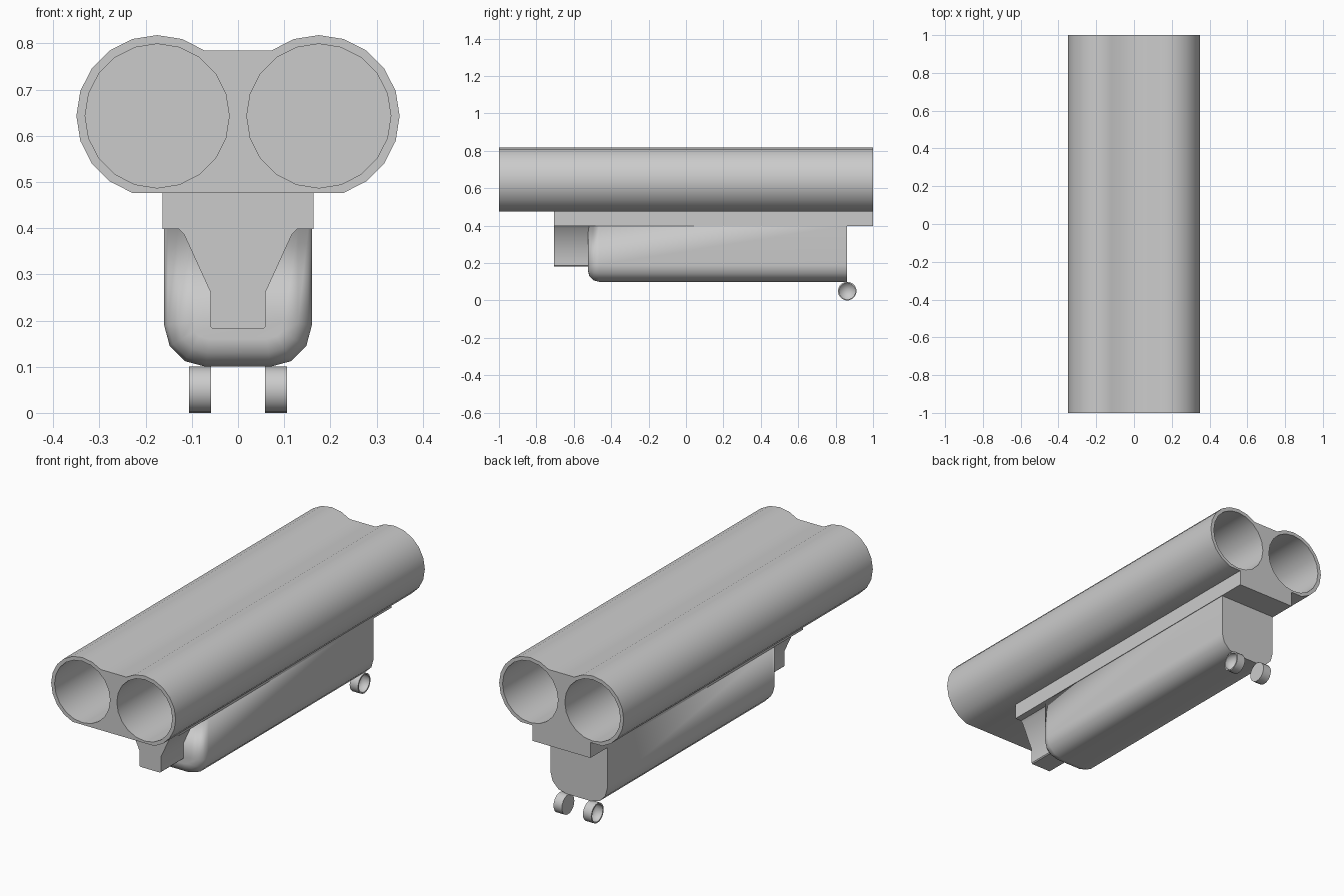
import bpy, bmesh, math

if "Cube" in bpy.data.objects:
    bpy.data.objects.remove(bpy.data.objects["Cube"], do_unlink=True)

SIDES = 20
grey = bpy.data.materials.new("plain_grey")
grey.use_nodes = True
GREY = (0.6, 0.6, 0.6, 1)
grey.diffuse_color = GREY
grey.node_tree.nodes["Principled BSDF"].inputs["Base Color"].default_value = GREY


def circle(cx, cz, r, first=0, last=SIDES - 1):
    """Points of a regular polygon, from step first to step last."""
    step = 2 * math.pi / SIDES
    return [(cx + r * math.cos(i * step), cz + r * math.sin(i * step))
            for i in range(first, last + 1)]


def loop(bm, points, y):
    return [bm.verts.new((x, y, z)) for x, z in points]


def bridge(bm, a, b):
    n = len(a)
    for i in range(n):
        bm.faces.new((a[i], a[(i + 1) % n], b[(i + 1) % n], b[i]))


def fill_with_holes(bm, loops):
    edges = []
    for ring in loops:
        for i, v in enumerate(ring):
            w = ring[(i + 1) % len(ring)]
            edges.append(bm.edges.get((v, w)) or bm.edges.new((v, w)))
    bmesh.ops.triangle_fill(bm, edges=edges, use_beauty=True, normal=(0, -1, 0))


def bore(bm, points, y_open, y_end):
    """Blind hole with a softly shaded floor; returns its open rim."""
    rim, floor = loop(bm, points, y_open), loop(bm, points, y_end)
    bridge(bm, rim, floor)
    n = len(points)
    mid = bm.verts.new((sum(p[0] for p in points) / n, y_end,
                        sum(p[1] for p in points) / n))
    for i in range(n):
        bm.faces.new((floor[i], floor[(i + 1) % n], mid))
        bm.edges.get((floor[i], floor[(i + 1) % n])).tag = True
    return rim


def finish(bm, name, limit=50):
    soft = {e for e in bm.edges if e.tag}
    bmesh.ops.recalc_face_normals(bm, faces=bm.faces[:])
    for f in bm.faces:
        f.smooth = True
    for e in bm.edges:
        e.smooth = e in soft or e.calc_face_angle(0) < math.radians(limit)
    mesh = bpy.data.meshes.new(name)
    bm.to_mesh(mesh)
    bm.free()
    mesh.materials.append(grey)
    obj = bpy.data.objects.new(name, mesh)
    bpy.context.collection.objects.link(obj)
    return obj


def prism(points, y0, y1):
    bm = bmesh.new()
    a, b = loop(bm, points, y0), loop(bm, points, y1)
    bridge(bm, a, b)
    front = bm.faces.new(a)
    bm.faces.new(b)
    return bm, front


def mirrored(half):
    """Close a right-hand half outline with its reflection."""
    return half + [(-x, z) for x, z in reversed(half)]


# Twin barrels joined by a web
BX, BZ = 0.175, 0.643
bm = bmesh.new()
outline = mirrored(circle(BX, BZ, 0.175, -4, 7))
ends = []
for y in (-1, 1):
    outer = loop(bm, outline, y)
    holes = [bore(bm, circle(s * BX, BZ, 0.156), y, y * 0.05) for s in (-1, 1)]
    fill_with_holes(bm, [outer] + holes)
    ends.append(outer)
bridge(bm, *ends)
finish(bm, "twin_barrels")

# Mounting rail under the barrels
bm, _ = prism(mirrored([(0.163, 0.398), (0.163, 0.478)]), -0.705, 1.0)
finish(bm, "mounting_rail")

# Tapered front bracket hanging from the rail
bm, _ = prism(mirrored([(0.055, 0.182), (0.06, 0.187), (0.06, 0.262),
                        (0.117, 0.387), (0.128, 0.398), (0.128, 0.41)]), -0.705, -0.5)
finish(bm, "front_bracket", 25)

# Lower housing with rounded bottom and front
half = [(0.07 + 0.09 * math.sin(i * math.pi / 6), 0.19 - 0.09 * math.cos(i * math.pi / 6))
        for i in range(4)] + [(0.16, 0.4)]
bm, front = prism(mirrored(half), -0.525, 0.86)
rounded = [e for e in front.edges if min(v.co.z for v in e.verts) < 0.39]
bmesh.ops.bevel(bm, geom=rounded, offset=0.06, segments=3, profile=0.5, affect='EDGES')
housing = finish(bm, "lower_housing")
weighted = housing.modifiers.new("flat_sides", 'WEIGHTED_NORMAL')
weighted.keep_sharp = True

# Pair of small cups at the rear, open outwards
for side, name in ((1, "left_rear_cup"), (-1, "right_rear_cup")):
    bm = bmesh.new()
    wall = circle(0, 0.05, 0.05)
    outer, inner = loop(bm, wall, 0.106), loop(bm, wall, 0.059)
    bridge(bm, outer, inner)
    bm.faces.new(inner)
    rim = bore(bm, circle(0, 0.05, 0.043), 0.106, 0.068)
    bridge(bm, outer, rim)
    for v in bm.verts:
        v.co = (side * v.co.y, 0.862 + v.co.x, v.co.z)
    finish(bm, name)
